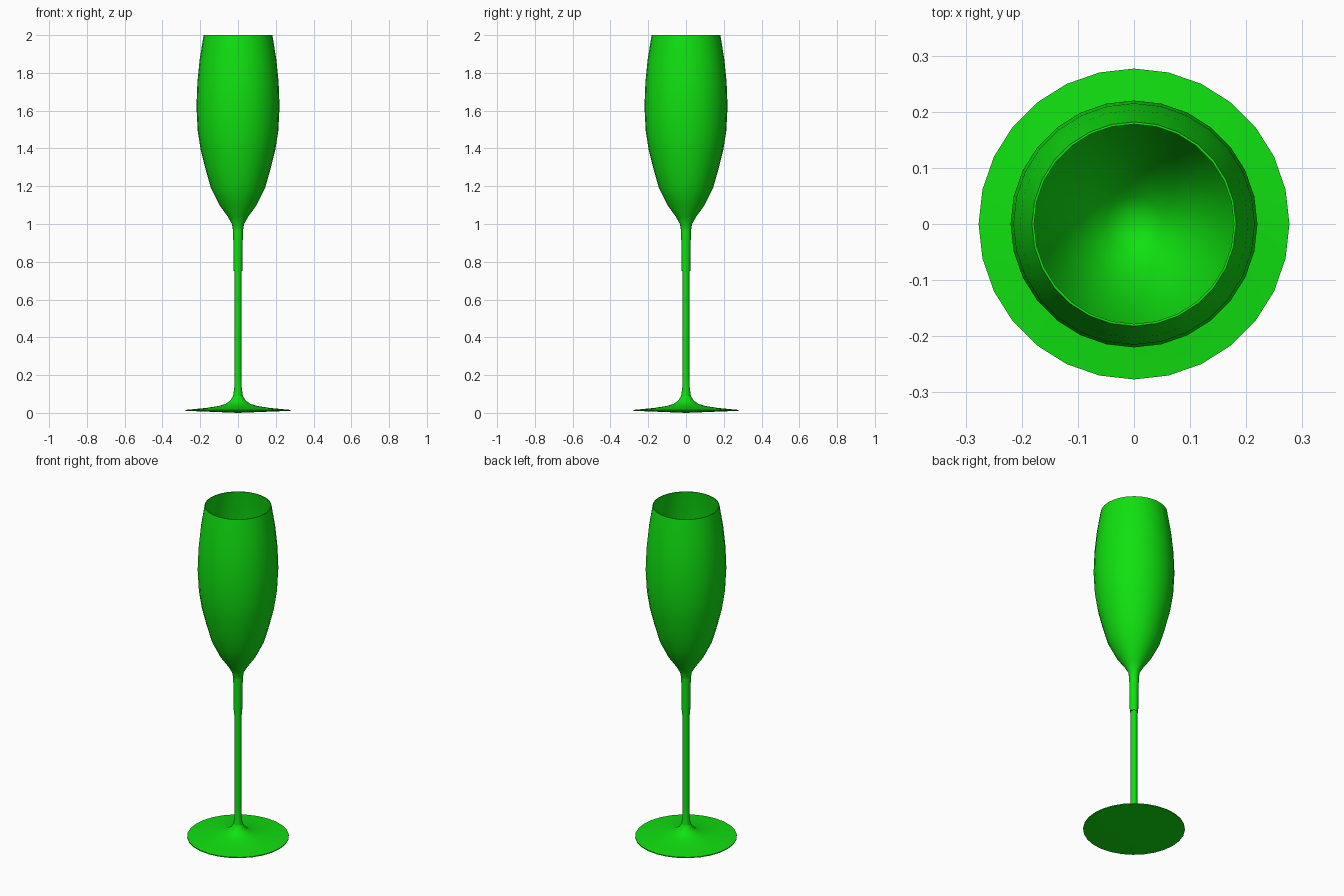
import bpy, bmesh, math
from mathutils import Matrix, Vector

cube = bpy.data.objects.get("Cube")
if cube:
    bpy.data.objects.remove(cube, do_unlink=True)

SIDES = 28

green = bpy.data.materials.new("bright green")
green.use_nodes = True
colour = (0.005, 0.75, 0.005, 1)
green.diffuse_color = colour
green.node_tree.nodes["Principled BSDF"].inputs["Base Color"].default_value = colour


def lathe(name, profile):
    """Turn a radius/height profile around the z axis."""
    bm = bmesh.new()
    verts = [bm.verts.new((r, 0, z)) for r, z in profile]
    edges = [bm.edges.new(pair) for pair in zip(verts, verts[1:])]
    bmesh.ops.spin(bm, geom=verts + edges, cent=(0, 0, 0), axis=(0, 0, 1),
                   angle=math.tau, steps=SIDES, use_merge=True)
    bmesh.ops.remove_doubles(bm, verts=bm.verts, dist=0.0001)
    bmesh.ops.recalc_face_normals(bm, faces=bm.faces)
    mesh = bpy.data.meshes.new(name)
    bm.to_mesh(mesh)
    bm.free()
    mesh.materials.append(green)
    obj = bpy.data.objects.new(name, mesh)
    bpy.context.collection.objects.link(obj)
    bpy.ops.object.select_all(action="DESELECT")
    obj.select_set(True)
    bpy.context.view_layer.objects.active = obj
    bpy.ops.object.shade_smooth_by_angle(angle=math.radians(40))
    return obj


# Bowl: outer wall, rim, then the inner wall down to its point
outer = [(0.027, 0.97), (0.032, 1.0), (0.055, 1.04), (0.098, 1.1), (0.143, 1.19),
         (0.172, 1.29), (0.197, 1.39), (0.213, 1.49), (0.22, 1.62), (0.215, 1.75),
         (0.203, 1.87), (0.182, 2.0)]
inner = [(r - 0.004, z) for r, z in reversed(outer[3:])]
lathe("bowl", outer + inner + [(0.05, 1.05), (0, 1.02)])

# Stem with a thicker sleeve under the bowl
lathe("stem_collar", [(0.018, 0.75), (0.023, 0.75), (0.024, 0.88), (0.027, 0.97)])
lathe("stem", [(0.018, 0.75), (0.018, 0.2), (0.02, 0.13), (0.026, 0.09)])

# Flared foot with a thin edge and a shallow underside
lathe("foot", [(0.026, 0.09), (0.04, 0.066), (0.065, 0.048), (0.105, 0.036),
               (0.17, 0.026), (0.277, 0.016), (0.277, 0.011), (0, 0)])
